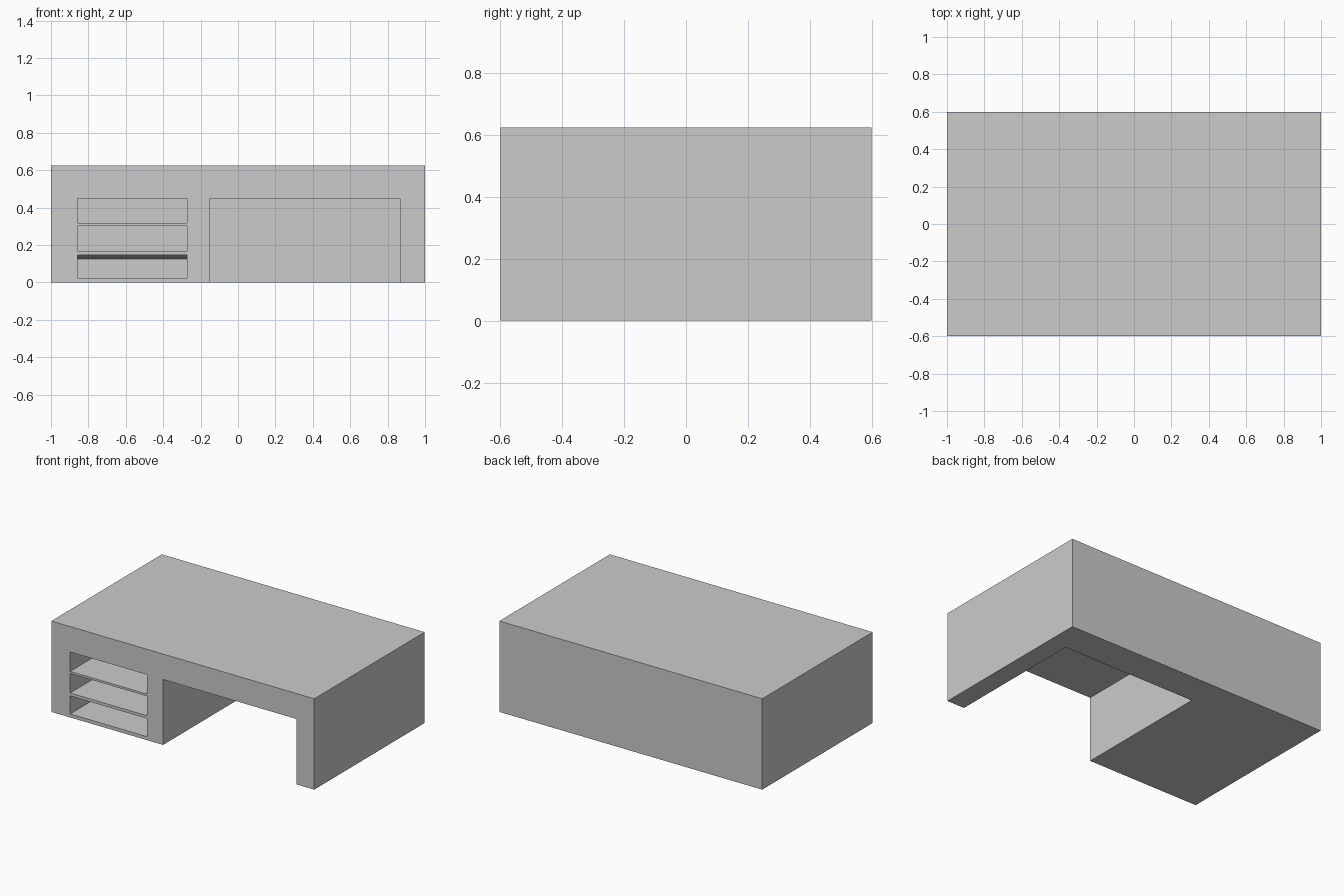
import bpy, bmesh

if "Cube" in bpy.data.objects:
    bpy.data.objects.remove(bpy.data.objects["Cube"])


def prism(name, x0, x1, profile):
    """Extrude a side profile of (y, z) points from x0 to x1."""
    bm = bmesh.new()
    face = bm.faces.new([bm.verts.new((x0, y, z)) for y, z in profile])
    new = bmesh.ops.extrude_face_region(bm, geom=[face])["geom"]
    verts = [v for v in new if isinstance(v, bmesh.types.BMVert)]
    bmesh.ops.translate(bm, verts=verts, vec=(x1 - x0, 0, 0))
    bmesh.ops.recalc_face_normals(bm, faces=bm.faces)
    mesh = bpy.data.meshes.new(name)
    bm.to_mesh(mesh)
    bm.free()
    ob = bpy.data.objects.new(name, mesh)
    bpy.context.collection.objects.link(ob)
    return ob


def cut(name, x0, x1, z0, z_front, z_back, depth_y):
    """Recess opening at the front, with a ceiling that may slope."""
    front = -0.7  # reaches past the front face
    slope = (z_front - z_back) / (depth_y + 0.6)
    cutter = prism(name, x0, x1, [(front, z0), (depth_y, z0), (depth_y, z_back),
                                  (front, z_front + slope * 0.1)])
    mod = desk.modifiers.new(name, 'BOOLEAN')
    mod.operation = 'DIFFERENCE'
    mod.solver = 'EXACT'
    mod.object = cutter
    cutters.append(cutter)


# Solid desk block
desk = prism("desk_body", -1, 1, [(-0.6, 0), (0.6, 0), (0.6, 0.625), (-0.6, 0.625)])
cutters = []
back = 0.375

# Knee space, open at the front and below
cut("knee_space", -0.15, 0.867, -0.1, 0.45, 0.45, back)

# Three drawer slots, the lowest with a sloping ceiling
for i, (z0, zf, zb) in enumerate([(0.317, 0.45, 0.45), (0.168, 0.302, 0.302),
                                  (0.024, 0.148, 0.126)]):
    cut(f"drawer_slot_{i + 1}", -0.857, -0.273, z0, zf, zb, back)

# Apply the cuts and remove the cutters
bpy.context.view_layer.objects.active = desk
desk.select_set(True)
for mod in list(desk.modifiers):
    bpy.ops.object.modifier_apply(modifier=mod.name)
for c in cutters:
    bpy.data.objects.remove(c)
